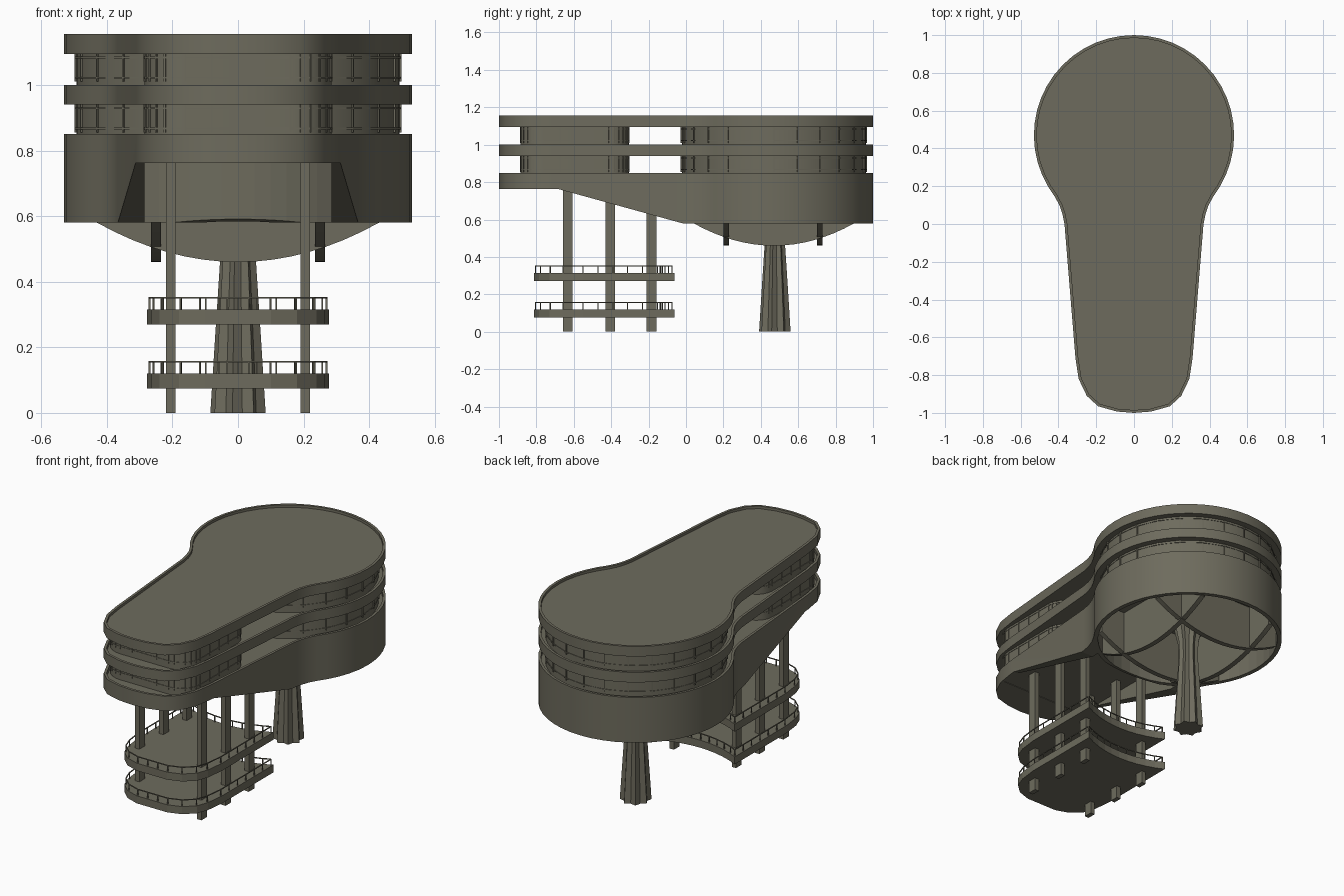
import bpy, bmesh, math
from mathutils import Vector

if "Cube" in bpy.data.objects:
    bpy.data.objects.remove(bpy.data.objects["Cube"])

mat = bpy.data.materials.new("olive_grey_concrete")
mat.diffuse_color = (0.155, 0.148, 0.110, 1)
mat.use_nodes = True
mat.node_tree.nodes["Principled BSDF"].inputs["Base Color"].default_value = mat.diffuse_color
CY, R = 0.47, 0.53          # round end centre and radius


def finish(name, bm, smooth=False):
    bmesh.ops.recalc_face_normals(bm, faces=bm.faces)
    me = bpy.data.meshes.new(name)
    bm.to_mesh(me)
    bm.free()
    me.materials.append(mat)
    ob = bpy.data.objects.new(name, me)
    bpy.context.collection.objects.link(ob)
    if smooth:
        bpy.ops.object.select_all(action='DESELECT')
        ob.select_set(True)
        bpy.context.view_layer.objects.active = ob
        bpy.ops.object.shade_smooth_by_angle(angle=math.radians(30))
    return ob


def loft(name, loops, smooth=False):
    """Closed solid through equal-length loops of 3D points."""
    bm = bmesh.new()
    rows = [[bm.verts.new(p) for p in lp] for lp in loops]
    n = len(rows[0])
    for a, b in zip(rows, rows[1:]):
        for i in range(n):
            j = (i + 1) % n
            bm.faces.new((a[i], a[j], b[j], b[i]))
    bm.faces.new(rows[0][::-1])
    bm.faces.new(rows[-1])
    return finish(name, bm, smooth)


def at(pts, z):
    return [(p[0], p[1], z) for p in pts]


def prism(name, pts, z0, z1, smooth=False):
    return loft(name, [at(pts, z0), at(pts, z1)], smooth)


def inset(pts, d):
    """Offset a counter-clockwise outline inwards."""
    out, n = [], len(pts)
    for i in range(n):
        p = Vector(pts[i])
        a = (p - Vector(pts[i - 1])).normalized()
        b = (Vector(pts[(i + 1) % n]) - p).normalized()
        na, nb = Vector((-a.y, a.x)), Vector((-b.y, b.x))
        m = (na + nb).normalized()
        out.append(p + m * d / max(m.dot(na), 0.4))
    return out


def tray(name, pts, z0, z1, floor, w=0.015):
    """Slab with a parapet rim around a recessed top."""
    ins = inset(pts, w)
    return loft(name, [at(pts, z0), at(pts, z1), at(ins, z1), at(ins, floor)], True)


def cut(ob, cutter):
    m = ob.modifiers.new("cut", 'BOOLEAN')
    m.operation, m.solver, m.object = 'DIFFERENCE', 'EXACT', cutter
    bpy.context.view_layer.objects.active = ob
    bpy.ops.object.modifier_apply(modifier=m.name)
    bpy.data.objects.remove(cutter)


def add_box(bm, c, size, ang=0):
    ca, sa = math.cos(ang), math.sin(ang)
    vs = []
    for k in range(8):
        x, y, z = [(((k >> i) & 1) - .5) * size[i] for i in range(3)]
        vs.append(bm.verts.new((c[0] + x * ca - y * sa, c[1] + x * sa + y * ca, c[2] + z)))
    for f in ((0, 1, 3, 2), (4, 5, 7, 6), (0, 1, 5, 4), (2, 3, 7, 6), (0, 2, 6, 4), (1, 3, 7, 5)):
        bm.faces.new([vs[i] for i in f])


def arc(cx, cy, r, a0, a1, n):
    return [(cx + r * math.cos(math.radians(a0 + (a1 - a0) * i / n)),
             cy + r * math.sin(math.radians(a0 + (a1 - a0) * i / n))) for i in range(n + 1)]


def bars(name, pts, z0, z1, gap, t, rails):
    """Evenly spaced posts along a closed outline, plus horizontal rails."""
    bm = bmesh.new()
    for i, p in enumerate(pts):
        p, q = Vector(p), Vector(pts[(i + 1) % len(pts)])
        d = q - p
        ang = math.atan2(d.y, d.x)
        k = max(1, round(d.length / gap))
        for j in range(k):
            c = p + d * j / k
            add_box(bm, (c.x, c.y, (z0 + z1) / 2), (t, t, z1 - z0), ang)
        for z in rails:
            c = (p + q) / 2
            add_box(bm, (c.x, c.y, z), (d.length, t, t), ang)
    return finish(name, bm)


# Keyhole outline: round end plus tapering tail
right = [(.09, -.993), (.19, -.965), (.25, -.91), (.293, -.82), (.31, -.71),
         (.368, 0), (.378, .05), (.395, .10), (.42, .146)]
outline = right + arc(0, CY, R, -31, 211, 32) + [(-x, y) for x, y in reversed(right)] + [(0, -1)]

# Main hull with sloping tail and hollow underside
hull = tray("main_hull", outline, .58, .85, .825)
wedge = [(-1.2, .4), (-.02, .4), (-.02, .58), (-.68, .762), (-1.2, .762)]
cut(hull, loft("slope_cutter", [[(x, y, z) for y, z in wedge] for x in (-.8, .8)]))
h = math.degrees(math.asin(.285 / R))
cavity = arc(0, CY, R, 270 - h, 270 + h, 12) + [(.285, -.80), (-.285, -.80)]
cut(hull, prism("tail_cutter", cavity, .4, .765))
cut(hull, prism("drum_cutter", arc(0, CY, .505, 0, 352.5, 47), .4, .76))

# Upper bands
tray("middle_band", outline, .94, 1.0, .98)
tray("roof_band", outline, 1.095, 1.155, 1.14)

# Glazed rooms on both floors
drum_room = arc(0, CY, .492, 0, 354, 59)
tail_room = (arc(.16, -.76, .125, -90, 0, 6) + arc(.18, -.41, .105, 0, 90, 6)
             + arc(-.18, -.41, .105, 90, 180, 6) + arc(-.16, -.76, .125, 180, 270, 6))
for floor, z0, z1 in (("lower", .82, .945), ("upper", .975, 1.10)):
    prism(floor + "_drum_room", drum_room, z0, z1, True)
    prism(floor + "_tail_room", tail_room, z0, z1, True)
    b = z1 - .09
    bars(floor + "_drum_mullions", arc(0, CY, .495, 0, 345, 23), b, z1, 1, .006, (b + .012, z1 - .016))
    bars(floor + "_tail_mullions", tail_room, b, z1, .09, .006, (b + .012, z1 - .016))

# Arched beams under the drum, crossing in a grid
edge = [(u, .58 - .12 * (1 - (u / .43) ** 2)) for u in [-.43 + .86 * i / 16 for i in range(17)]]
edge += [(.43, .765), (-.43, .765)]
for s, side in ((-1, "first"), (1, "second")):
    o = .25 * s
    loft(side + "_cross_beam", [[(u, CY - .005 + o + t, z) for u, z in edge] for t in (-.015, .015)])
    loft(side + "_long_beam", [[(o + t, CY + u, z) for u, z in edge] for t in (-.015, .015)])

# Fluted central pillar, flaring at the top
star = []
for i in range(16):
    a = 2 * math.pi * (i + .5) / 16
    r = 1.0 if i % 2 else .78
    star.append((r * math.cos(a), r * math.sin(a)))
loft("fluted_pillar", [[(x * r, CY + .005 + y * r, z) for x, y in star]
                       for z, r in ((0, .086), (.25, .07), (.46, .056), (.55, .06), (.66, .085), (.765, .14))])

# Six square columns
bm = bmesh.new()
for s in (-1, 1):
    for y in (-.632, -.405, -.185):
        add_box(bm, (s * .205, y, .384), (.028, .052, .768))
finish("columns", bm)

# Two terraces with concave back edge and railings
hb = math.degrees(math.asin(.278 / .6))
deck = ([(.10, -.812), (.18, -.785), (.24, -.73), (.265, -.66), (.278, -.55)]
        + arc(0, CY, .6, 270 + hb, 270 - hb, 10)
        + [(-.278, -.55), (-.265, -.66), (-.24, -.73), (-.18, -.785), (-.10, -.812)])
for n, z in (("lower", .075), ("upper", .27)):
    prism(n + "_terrace", deck, z, z + .045)
    bars(n + "_railing", inset(deck, .008), z + .04, z + .082, .075, .005, (z + .081,))
